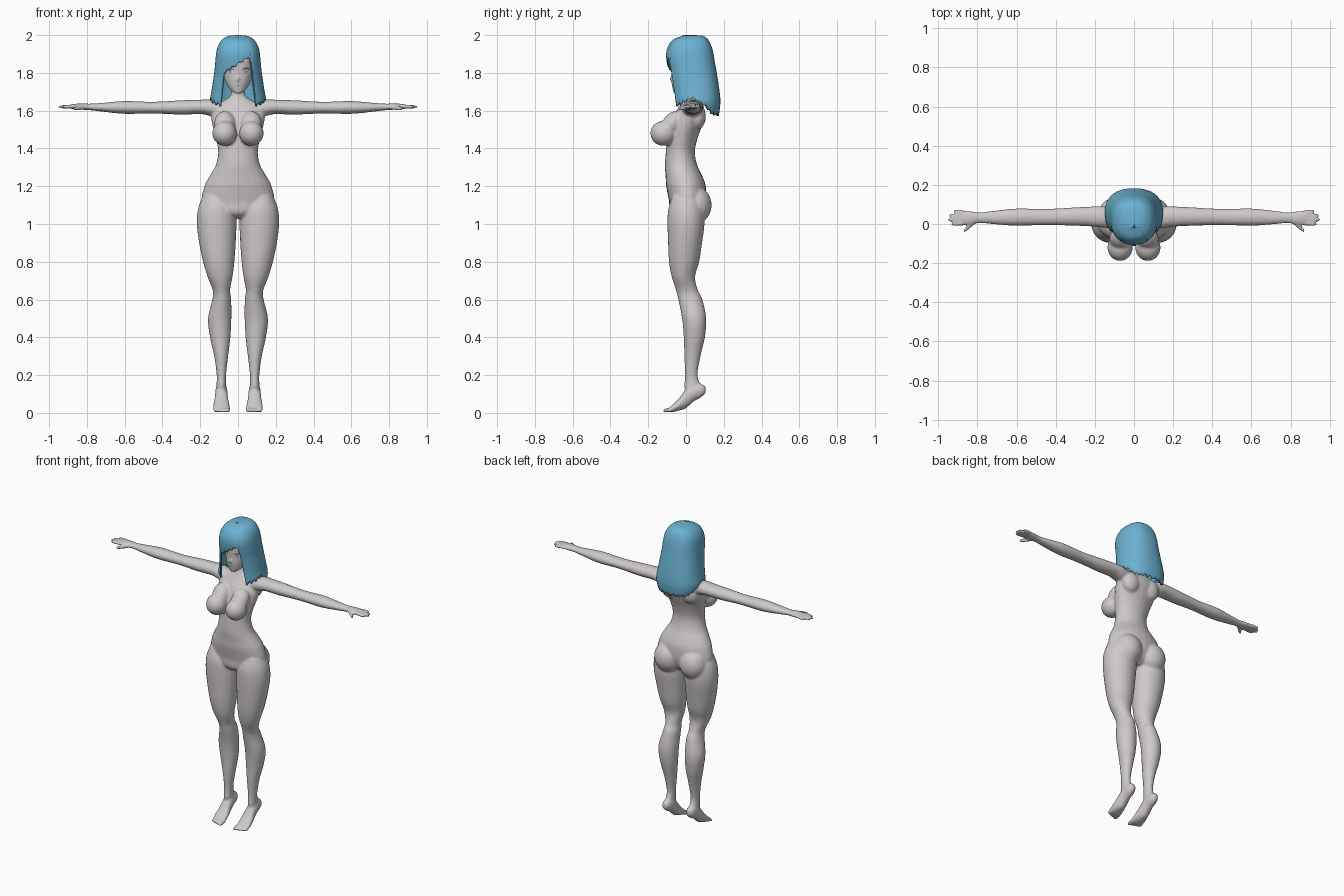
import bpy, bmesh, math, random
from mathutils import Vector, Matrix

random.seed(4)
if "Cube" in bpy.data.objects:
    bpy.data.objects.remove(bpy.data.objects["Cube"])


def material(name, r, g, b):
    mat = bpy.data.materials.new(name)
    mat.use_nodes = True
    mat.diffuse_color = (r, g, b, 1)
    bsdf = next(n for n in mat.node_tree.nodes if n.type == 'BSDF_PRINCIPLED')
    bsdf.inputs["Base Color"].default_value = (r, g, b, 1)
    return mat


skin = material("warm grey skin", .63, .59, .59)
hair_blue = material("hair blue", .15, .45, .65)
eye_white = material("eye white", .7, .72, .74)
iris_grey = material("iris grey blue", .35, .45, .5)
lash_dark = material("lash dark grey", .08, .08, .09)


def make_object(name, bm, mat):
    bmesh.ops.recalc_face_normals(bm, faces=bm.faces[:])
    mesh = bpy.data.meshes.new(name)
    bm.to_mesh(mesh)
    bm.free()
    mesh.materials.append(mat)
    mesh.shade_smooth()
    obj = bpy.data.objects.new(name, mesh)
    bpy.context.scene.collection.objects.link(obj)
    return obj


def spline(rows, t):
    """Smooth interpolation through rows of numbers, t counted in rows."""
    i = min(int(t), len(rows) - 2)
    f = t - i
    p, a, b, q = (rows[max(0, min(k, len(rows) - 1))] for k in range(i - 1, i + 3))
    return [.5 * (2 * y + (z - x) * f + (2 * x - 5 * y + 4 * z - w) * f * f
                  + (3 * y - x - 3 * z + w) * f ** 3) for x, y, z, w in zip(p, a, b, q)]


def loft(bm, rings, axis, side=1, sides=24, steps=4):
    """Rings hold: position on axis, centre in the other two axes, two radii."""
    loops = []
    for k in range((len(rings) - 1) * steps + 1):
        s, c, d, ru, rv = spline(rings, k / steps)
        loop = []
        for j in range(sides):
            a = math.tau * j / sides
            co = [c + ru * math.cos(a), d + rv * math.sin(a)]
            co.insert("xyz".index(axis), s)
            loop.append(bm.verts.new((co[0] * side, co[1], co[2])))
        loops.append(loop)
    for lo, hi in zip(loops, loops[1:]):
        for j in range(sides):
            n = (j + 1) % sides
            bm.faces.new((lo[j], lo[n], hi[n], hi[j]))
    bm.faces.new(loops[0])
    bm.faces.new(loops[-1])


def ball(bm, centre, radii, side=1, tilt=0):
    mat = (Matrix.Translation((centre[0] * side, centre[1], centre[2]))
           @ Matrix.Rotation(tilt, 4, 'X') @ Matrix.Diagonal((*radii, 1)))
    bmesh.ops.create_uvsphere(bm, u_segments=20, v_segments=14, radius=1, matrix=mat)


def digit(bm, start, end, r, axis, side):
    """Finger or toe as a short loft with a rounded tip."""
    rings = []
    for t, scale in ((0, 1), (.5, 1), (.85, .85), (1, .4)):
        p = list(Vector(start).lerp(Vector(end), t))
        along = p.pop("xyz".index(axis))
        rings.append((along, *p, r * scale, r * scale))
    loft(bm, rings, axis, side, 10, 2)


# Body profiles
torso = [(1.03, 0, 0, .04, .05), (1.06, 0, 0, .12, .085), (1.12, 0, .008, .19, .098),
         (1.2, 0, 0, .178, .105), (1.25, 0, -.01, .153, .098), (1.31, 0, -.026, .118, .086),
         (1.38, 0, -.03, .105, .077), (1.45, 0, -.02, .117, .08), (1.52, 0, 0, .135, .085),
         (1.58, 0, .02, .142, .082), (1.63, 0, .03, .12, .06), (1.66, 0, .03, .065, .045),
         (1.69, 0, .03, .036, .036), (1.77, 0, .03, .034, .036)]
leg = [(1.15, .125, 0, .06, .07), (1.08, .114, 0, .098, .094), (1, .113, 0, .105, .098),
       (.9, .109, -.005, .097, .09), (.8, .102, -.01, .083, .08), (.72, .095, -.014, .066, .062),
       (.65, .088, .005, .046, .058), (.6, .086, .023, .05, .064), (.5, .097, .043, .062, .064),
       (.4, .094, .044, .054, .056), (.3, .089, .034, .037, .043), (.2, .088, .028, .025, .033),
       (.14, .088, .035, .026, .044), (.1, .088, .035, .024, .035)]
foot = [(.104, .088, .122, .014, .018), (.08, .088, .118, .028, .036), (.04, .088, .11, .032, .05),
        (0, .088, .076, .035, .052), (-.03, .088, .05, .041, .036),
        (-.06, .088, .03, .045, .024), (-.085, .088, .017, .042, .014)]
arm = [(.09, .03, 1.605, .05, .04), (.15, .035, 1.616, .055, .043), (.2, .038, 1.62, .052, .038),
       (.3, .038, 1.617, .047, .038), (.45, .036, 1.616, .041, .031), (.6, .035, 1.617, .044, .034),
       (.72, .033, 1.618, .034, .023), (.79, .032, 1.62, .027, .017),
       (.83, .03, 1.622, .035, .017), (.885, .031, 1.622, .036, .012)]
head = [(1.69, 0, -.052, .014, .014), (1.71, 0, -.035, .04, .035), (1.75, 0, -.005, .066, .072),
        (1.8, 0, .012, .081, .09), (1.87, 0, .02, .088, .1), (1.93, 0, .022, .074, .08),
        (1.97, 0, .025, .03, .04)]

bm = bmesh.new()
ball(bm, (0, -.078, 1.768), (.007, .01, .012))
for side in (1, -1):
    # Chest, seat, shoulder blade and kneecap volumes
    ball(bm, (.071, -.12, 1.48), (.065, .069, .066), side)
    ball(bm, (.07, -.075, 1.53), (.056, .05, .075), side, -.6)
    ball(bm, (.092, .05, 1.1), (.09, .086, .098), side)
    ball(bm, (.075, .06, 1.57), (.06, .045, .07), side)
    ball(bm, (.088, -.03, .665), (.03, .026, .04), side)
    loft(bm, leg, "z", side)
    loft(bm, foot, "y", side)
    loft(bm, arm, "x", side)
    # Fingers and thumb
    for k, reach in enumerate((.935, .952, .945, .925)):
        y = .003 + .019 * k
        digit(bm, (.87, y, 1.622), (reach, y * 1.15 - .004, 1.62), .0105, "x", side)
    digit(bm, (.81, .015, 1.618), (.872, -.038, 1.61), .013, "x", side)
    # Toes
    for k in range(5):
        x = .054 + .017 * k
        digit(bm, (x, -.07, .02), (x, -.12 + .006 * k, .01), .0125 - .0007 * k, "y", side)
loft(bm, torso, "z")
loft(bm, head, "z")
body = make_object("body", bm, skin)
remesh = body.modifiers.new("blend", 'REMESH')
remesh.mode = 'VOXEL'
remesh.voxel_size = .007
remesh.use_smooth_shade = True
relax = body.modifiers.new("relax", 'SMOOTH')
relax.factor = .5
relax.iterations = 4

# Hair shell: height, half width, front depth, back depth
hair_rings = [(2, .004, -.02, .05), (1.996, .05, -.02, .09), (1.975, .085, -.07, .118),
              (1.94, .107, -.095, .135), (1.9, .116, -.105, .146), (1.85, .121, -.101, .154),
              (1.8, .126, -.09, .163), (1.7, .141, -.076, .178), (1.64, .149, -.073, .182),
              (1.56, .13, -.07, .172)]
curve = [spline(hair_rings, k / 6) for k in range(6 * (len(hair_rings) - 1) + 1)]


def boxy(v):
    return math.copysign(abs(v) ** .85, v)


def hair_point(angle, z):
    k = next((i for i in range(1, len(curve)) if curve[i][0] <= z), len(curve) - 1)
    hi, lo = curve[k - 1], curve[k]
    f = min(1, max(0, (hi[0] - z) / (hi[0] - lo[0])))
    rx, front, back = (p + (q - p) * f for p, q in zip(hi[1:], lo[1:]))
    return (rx * boxy(math.sin(angle)),
            (front + back) / 2 - (back - front) / 2 * boxy(math.cos(angle)), z)


def hair_end(angle, k):
    """Lower edge: swept fringe, long front locks, short sides, long back."""
    x = .12 * boxy(math.sin(angle))
    c = math.cos(angle)
    jag = .014 * (k % 4) / 3
    if c > 0 and abs(x) < .074:
        if x > .055:
            return 1.9 - (x - .055) * 4
        return 1.805 + (x + .075) * .65 - jag
    if c > .1:
        return 1.61 + .05 * (1 - c) + jag * 1.5
    return 1.655 - .085 * min(1, max(0, .1 - c) * 1.2) + jag + random.uniform(0, .008)


bm = bmesh.new()
count, rows = 112, 28
columns = []
for k in range(count):
    a = math.tau * k / count
    end = hair_end(a, k)
    columns.append([bm.verts.new(hair_point(a, 2 - (2 - end) * (r / rows) ** 1.5))
                    for r in range(rows + 1)])
for k in range(count):
    left, right = columns[k], columns[(k + 1) % count]
    for r in range(rows):
        bm.faces.new((left[r], left[r + 1], right[r + 1], right[r]))
bm.faces.new([c[0] for c in columns])
hair = make_object("hair", bm, hair_blue)
shell = hair.modifiers.new("thickness", 'SOLIDIFY')
shell.thickness = .009
shell.offset = -1


# Eyes, lashes and mouth laid onto the face
def face_plate(name, x, z, rx, rz, mat, lift, arc=False):
    bm = bmesh.new()
    n = 20

    def point(a, w=1):
        return bm.verts.new((x + rx * math.cos(a), -.2, z + rz * math.sin(a) * w))

    if arc:
        pairs = [[point(math.pi * k / n, w) for w in (1, 1.4)] for k in range(1, n)]
        for p, q in zip(pairs, pairs[1:]):
            bm.faces.new((p[0], q[0], q[1], p[1]))
    else:
        rim = [point(math.tau * k / n) for k in range(n)]
        hub = bm.verts.new((x, -.2, z))
        for k in range(n):
            bm.faces.new((hub, rim[k], rim[(k + 1) % n]))
    wrap = make_object(name, bm, mat).modifiers.new("lay on face", 'SHRINKWRAP')
    wrap.target = body
    wrap.wrap_method = 'PROJECT'
    wrap.wrap_mode = 'ABOVE_SURFACE'
    wrap.use_project_y = True
    wrap.use_positive_direction = True
    wrap.offset = lift


for label, side in (("left", 1), ("right", -1)):
    face_plate(label + "_eye", .042 * side, 1.807, .021, .016, eye_white, .001)
    face_plate(label + "_iris", .041 * side, 1.807, .01, .014, iris_grey, .002)
    face_plate(label + "_lash", .042 * side, 1.807, .023, .015, lash_dark, .003, True)
face_plate("mouth", 0, 1.733, .011, .0015, lash_dark, .001)
